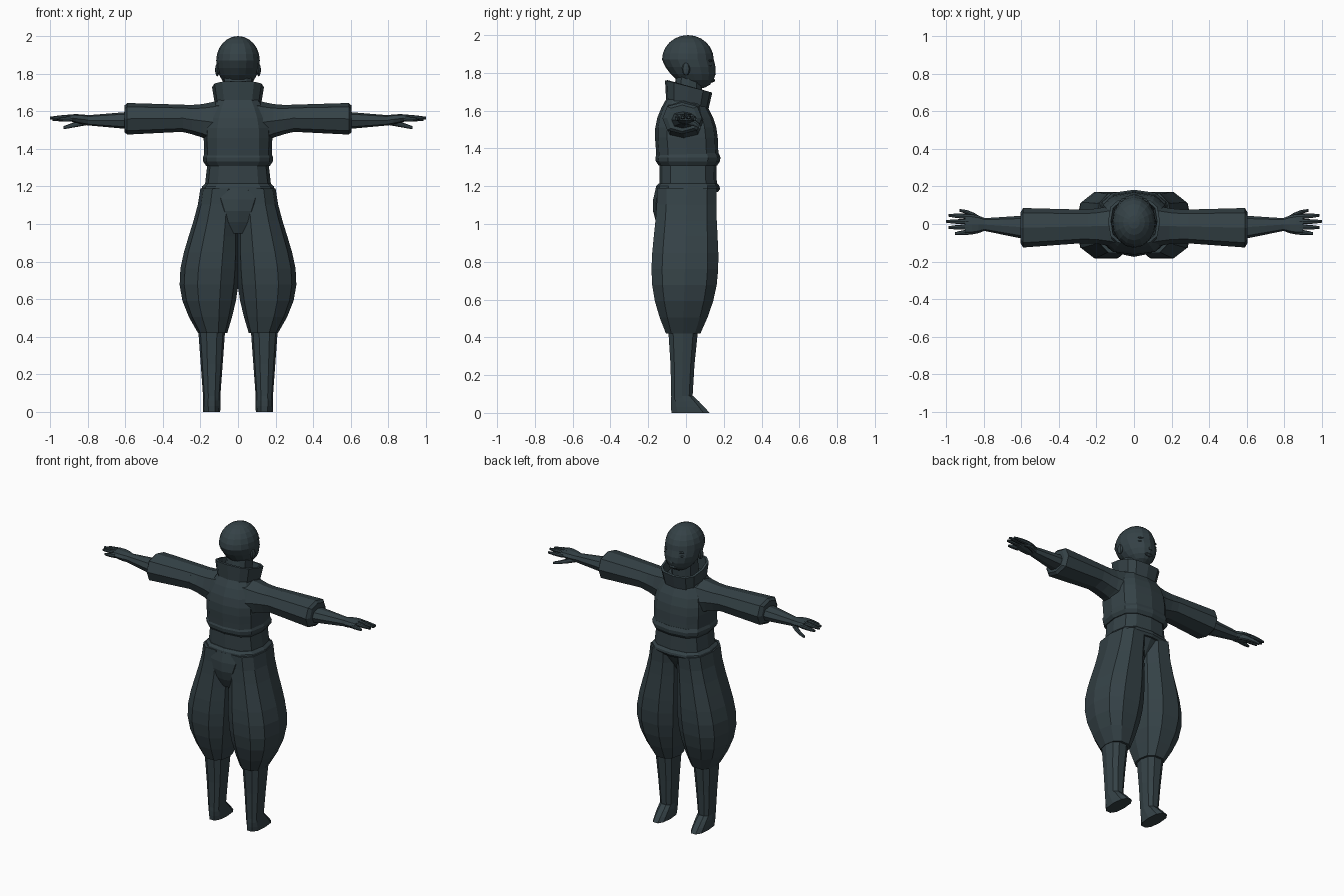
import bpy
import bmesh
from math import cos, sin, pi, tau, copysign
from mathutils import Matrix, Vector

default_cube = bpy.data.objects.get("Cube")
if default_cube:
    bpy.data.objects.remove(default_cube, do_unlink=True)

# One dark slate colour for the whole figure
slate = bpy.data.materials.new("dark slate")
slate.use_nodes = True
colour = (0.035, 0.054, 0.062, 1)
slate.diffuse_color = colour
shader = slate.node_tree.nodes["Principled BSDF"]
shader.inputs["Base Color"].default_value = colour
shader.inputs["Roughness"].default_value = 0.8


def finish(name, bm, mirror=False):
    """Turn a bmesh into a named flat-shaded object, optionally mirrored across x."""
    bmesh.ops.recalc_face_normals(bm, faces=bm.faces)
    mesh = bpy.data.meshes.new(name)
    bm.to_mesh(mesh)
    bm.free()
    mesh.materials.append(slate)
    obj = bpy.data.objects.new(name, mesh)
    bpy.context.collection.objects.link(obj)
    if mirror:
        modifier = obj.modifiers.new("Mirror", "MIRROR")
        modifier.use_mirror_merge = False
    return obj


def tube(name, start, end, start_size, end_size, swell=(0, 0), shift=(0, 0, 0),
         bias=1, steps=4, sides=12, square=0.8, tilt=0, sideways=False,
         mirror=False, closed=True):
    """Rounded-box tube between two centres; its size swells and its axis shifts midway."""
    bm = bmesh.new()
    loops = []
    for step in range(steps + 1):
        t = step / steps
        wave = sin(pi * t ** bias)
        centre = Vector(start).lerp(Vector(end), t) + Vector(shift) * wave
        size = Vector(start_size).lerp(Vector(end_size), t) + Vector(swell) * wave
        loop = []
        for side in range(sides):
            c, s = cos(tau * side / sides), sin(tau * side / sides)
            a = copysign(abs(c) ** square, c) * size.x
            b = copysign(abs(s) ** square, s) * size.y
            offset = Vector((0, a, b)) if sideways else Vector((a, b, tilt * b))
            loop.append(bm.verts.new(centre + offset))
        loops.append(loop)
    for lower, upper in zip(loops, loops[1:]):
        for side in range(sides):
            after = (side + 1) % sides
            bm.faces.new((lower[side], lower[after], upper[after], upper[side]))
    if closed:
        bm.faces.new(loops[0])
        bm.faces.new(loops[-1])
    return finish(name, bm, mirror)


def ellipsoid(name, centre, radii, segments=8, mirror=False, jaw=0):
    """Low-poly ellipsoid; a jaw lengthens the lower half and pushes it forward."""
    bm = bmesh.new()
    bmesh.ops.create_uvsphere(bm, u_segments=segments, v_segments=segments * 3 // 4,
                              radius=1, matrix=Matrix.Diagonal((*radii, 1)))
    for vert in bm.verts:
        if vert.co.z < 0:
            vert.co.z *= 1 + jaw / 2
            vert.co.y -= vert.co.z * jaw
        vert.co += Vector(centre)
    return finish(name, bm, mirror)


# Head, neck and face
ellipsoid("head", centre=(0, 0.01, 1.87), radii=(0.116, 0.137, 0.13),
          segments=16, jaw=0.36)
tube("neck", start=(0, 0, 1.6), end=(0, 0.02, 1.8),
     start_size=(0.08, 0.08), end_size=(0.08, 0.07), steps=1)
tube("nose", start=(0, 0.14, 1.79), end=(0, 0.13, 1.85),
     start_size=(0.017, 0.02), end_size=(0.008, 0.015), steps=1, sides=6)
ellipsoid("lips", centre=(0, 0.14, 1.76), radii=(0.03, 0.014, 0.01))
for feature, height in (("eyelid", 1.84), ("brow", 1.865)):
    ellipsoid(feature, centre=(0.045, 0.125, height),
              radii=(0.028, 0.014, 0.008), mirror=True)
ellipsoid("ear", centre=(0.11, 0, 1.82), radii=(0.012, 0.022, 0.034), mirror=True)

# Slanted open collar with a thick wall
collar = tube("collar", start=(0, 0.005, 1.62), end=(0, 0.014, 1.728),
              start_size=(0.12, 0.11), end_size=(0.138, 0.125),
              steps=2, square=0.7, tilt=-0.26, closed=False)
wall = collar.modifiers.new("Wall", "SOLIDIFY")
wall.thickness = 0.015

# Jacket, its rolled hem, the waistband and the belt
tube("jacket", start=(0, 0.008, 1.35), end=(0, -0.01, 1.67),
     start_size=(0.18, 0.165), end_size=(0.11, 0.09), swell=(0.035, 0.035),
     bias=1.2, steps=6, square=0.7)
tube("jacket_hem", start=(0, 0.01, 1.31), end=(0, 0.01, 1.375),
     start_size=(0.17, 0.155), end_size=(0.178, 0.163), swell=(0.014, 0.014),
     steps=3, square=0.7)
tube("waistband", start=(0, 0.012, 1.19), end=(0, 0.01, 1.32),
     start_size=(0.178, 0.152), end_size=(0.163, 0.15), steps=1, square=0.7)
tube("belt", start=(0, 0.01, 1.17), end=(0, 0.01, 1.215),
     start_size=(0.185, 0.16), end_size=(0.175, 0.155), swell=(0.015, 0.013),
     steps=3, square=0.7)

# Shoulders, sleeves and cuffs
arm = dict(sideways=True, sides=8, mirror=True)
tube("shoulder", start=(0.08, -0.01, 1.535), end=(0.3, -0.013, 1.563),
     start_size=(0.12, 0.13), end_size=(0.09, 0.072), swell=(-0.01, -0.012), **arm)
tube("sleeve", start=(0.29, -0.013, 1.563), end=(0.59, -0.02, 1.56),
     start_size=(0.09, 0.072), end_size=(0.105, 0.084), steps=3, **arm)
tube("cuff", start=(0.59, -0.02, 1.56), end=(0.605, -0.02, 1.56),
     start_size=(0.105, 0.084), end_size=(0.08, 0.07), steps=1, **arm)

# Forearms and hands
tube("forearm", start=(0.58, -0.018, 1.551), end=(0.81, -0.002, 1.552),
     start_size=(0.063, 0.046), end_size=(0.032, 0.026), steps=2, **arm)
tube("palm", start=(0.79, -0.002, 1.552), end=(0.9, -0.002, 1.566),
     start_size=(0.032, 0.026), end_size=(0.054, 0.017), swell=(0.008, 0.004),
     steps=3, **arm)
for i, finger in enumerate(("index", "middle", "ring", "little")):
    across = 0.04 - 0.028 * i
    reach = 1 - 0.012 * (i - 1) ** 2
    height = 1.57 - 0.004 * (i - 1.5) ** 2
    tube(finger + "_finger", start=(0.88, across, height),
         end=(reach, across * 1.15, height - 0.005),
         start_size=(0.014, 0.014), end_size=(0.007, 0.007),
         swell=(0.002, 0.002), steps=3, **arm)
tube("thumb", start=(0.81, 0.015, 1.545), end=(0.93, 0.073, 1.512),
     start_size=(0.018, 0.02), end_size=(0.007, 0.008),
     shift=(0, 0.012, 0), steps=3, **arm)

# Baggy trousers: a seat that tapers to the crotch and two ballooning legs
tube("trouser_seat", start=(0, -0.06, 0.95), end=(0, 0.005, 1.19),
     start_size=(0.06, 0.07), end_size=(0.188, 0.165), swell=(0, 0.02),
     shift=(0, -0.01, 0))
leg = dict(sides=10, mirror=True)
tube("trouser_leg", start=(0.095, 0.005, 1.19), end=(0.135, -0.015, 0.42),
     start_size=(0.105, 0.165), end_size=(0.078, 0.095), swell=(0.07, 0.06),
     shift=(0.033, 0, 0), bias=1.5, steps=9, **leg)

# Shins running into pointed shoes
tube("shin", start=(0.14, -0.022, 0.07), end=(0.14, -0.015, 0.44),
     start_size=(0.045, 0.058), end_size=(0.072, 0.082), swell=(0, -0.004),
     steps=2, **leg)
tube("shoe", start=(0.14, 0.024, 0), end=(0.14, -0.02, 0.09),
     start_size=(0.045, 0.105), end_size=(0.046, 0.06), swell=(0.002, 0.003),
     steps=3, **leg)
